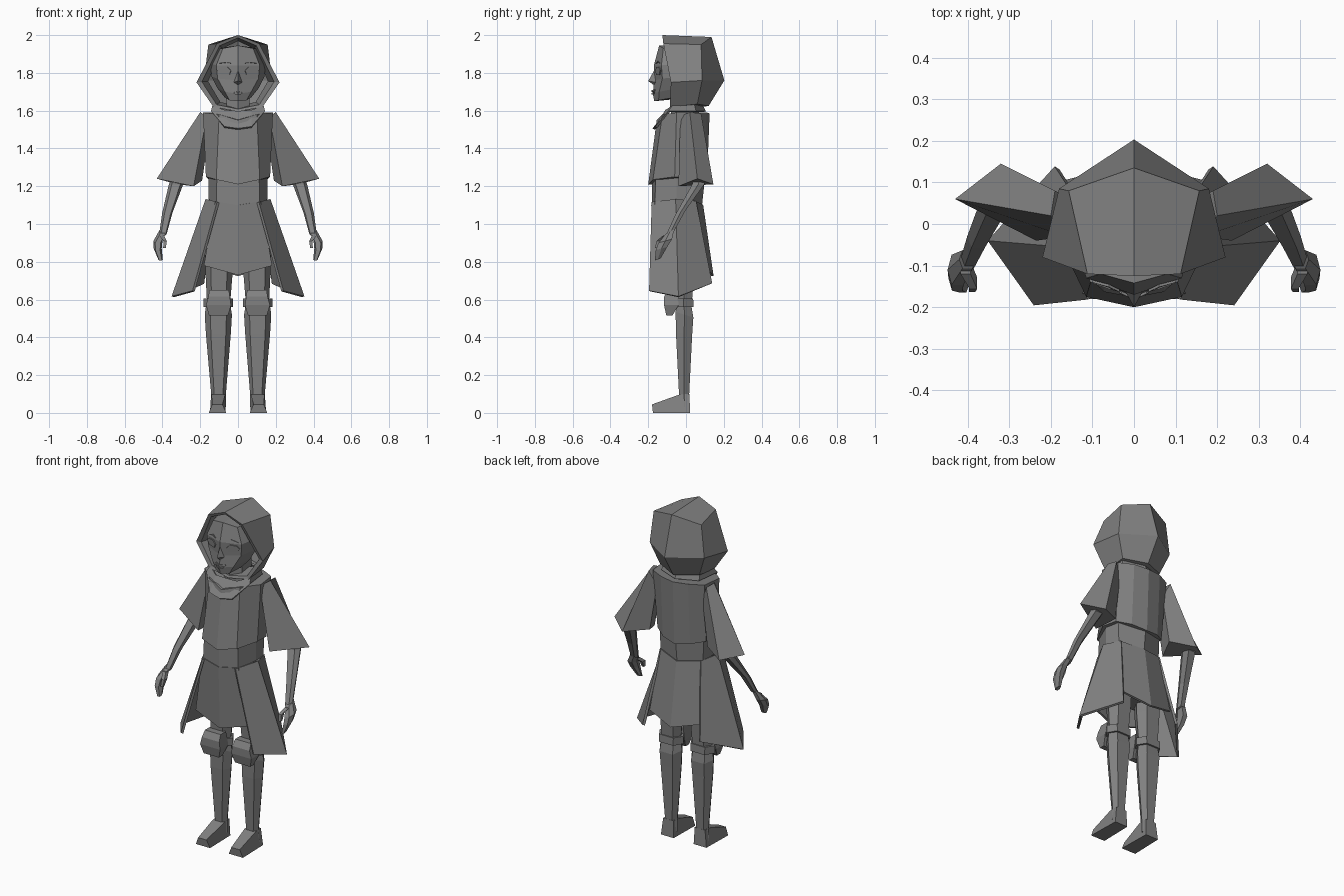
import bpy, bmesh
from mathutils import Vector
from mathutils.bvhtree import BVHTree

grey = bpy.data.materials.new("plain_grey")
grey.diffuse_color = (0.22, 0.22, 0.22, 1)


def build(name, verts, faces, thick=0):
    """Right half of a part, mirrored across x = 0."""
    bm = bmesh.new()
    vs = [bm.verts.new(v) for v in verts]
    for f in faces:
        bm.faces.new([vs[i] for i in f])
    bmesh.ops.mirror(bm, geom=bm.verts[:] + bm.edges[:] + bm.faces[:],
                     axis='X', merge_dist=1e-4)
    bmesh.ops.recalc_face_normals(bm, faces=bm.faces[:])
    me = bpy.data.meshes.new(name)
    bm.to_mesh(me)
    bm.free()
    me.materials.append(grey)
    ob = bpy.data.objects.new(name, me)
    bpy.context.collection.objects.link(ob)
    if thick:
        m = ob.modifiers.new("thickness", 'SOLIDIFY')
        m.thickness = thick
        m.offset = 0
    return ob


def loft(name, rings, closed=False, caps=True, thick=0):
    n = len(rings[0])
    verts = [p for r in rings for p in r]
    faces = []
    for k in range(len(rings) - 1):
        for i in range(n if closed else n - 1):
            j = (i + 1) % n
            faces.append((k*n + i, k*n + j, (k+1)*n + j, (k+1)*n + i))
    if caps:
        faces += [tuple(range(n)), tuple(range((len(rings)-1)*n, len(rings)*n))]
    return build(name, verts, faces, thick)


def rect(cx, cy, z, hx, hy, tilt=0):
    """Rectangular limb section; tilt raises its rear edge."""
    return [(cx-hx, cy-hy, z-tilt), (cx+hx, cy-hy, z-tilt),
            (cx+hx, cy+hy, z+tilt), (cx-hx, cy+hy, z+tilt)]


def hexa(cx, cy, z, hx, hy, tilt=0):
    """Six-sided limb section with flat front and back."""
    return [(cx + a*hx, cy + b*hy, z + b*tilt) for a, b in
            ((-.6, -1), (.6, -1), (1, 0), (.6, 1), (-.6, 1), (-1, 0))]


# Hood: rim, side, back and inner lining
F = [(0, -.125, 2), (.112, -.12, 1.955), (.22, -.08, 1.75), (.13, -.085, 1.62), (0, -.09, 1.595)]
B = [(0, .135, 1.99), (.157, .08, 1.95), (.18, .085, 1.76), (.13, .06, 1.635), (0, .12, 1.625)]
I = [(x*.87, y + .006, 1.79 + (z-1.79)*.93) for x, y, z in F]
D = [(x*.72, y + .11, 1.79 + (z-1.79)*.85) for x, y, z in F]
hood = D + I + F + B + [(0, .203, 1.76)]
hf = [(5*k+i, 5*k+i+1, 5*k+i+6, 5*k+i+5) for k in range(3) for i in range(4)]
build("hood", hood, hf + [(15, 16, 17, 20), (20, 17, 18, 19)])

# Head: half rings from chin to crown
head = loft("head", [
    [(0, -.168, 1.65), (.045, -.145, 1.655), (.07, -.06, 1.67), (0, .03, 1.67)],
    [(0, -.176, 1.69), (.07, -.142, 1.70), (.11, -.04, 1.72), (0, .06, 1.70)],
    [(0, -.168, 1.76), (.108, -.125, 1.77), (.14, -.03, 1.78), (0, .09, 1.76)],
    [(0, -.170, 1.84), (.115, -.13, 1.84), (.145, -.02, 1.85), (0, .10, 1.85)],
    [(0, -.142, 1.945), (.08, -.12, 1.93), (.11, 0, 1.93), (0, .08, 1.94)]])
build("nose", [(0, -.165, 1.82), (0, -.2, 1.757), (.022, -.16, 1.75), (0, -.17, 1.735)],
      [(0, 1, 2), (1, 3, 2)])

# Eyes, brows and lips: thin plates laid on the face
bvh = BVHTree.FromPolygons([v.co for v in head.data.vertices],
                           [p.vertices[:] for p in head.data.polygons])


def face_plate(name, xz):
    pts = [bvh.ray_cast(Vector((x, -1, z)), Vector((0, 1, 0)))[0] + Vector((0, -.005, 0))
           for x, z in xz]
    n = len(pts)
    build(name, pts, [tuple(range(n))], .006)


face_plate("eyelid", [(.037, 1.812), (.055, 1.832), (.09, 1.83), (.107, 1.815), (.09, 1.79), (.045, 1.79)])
face_plate("eyebrow", [(.035, 1.85), (.06, 1.862), (.1, 1.85), (.06, 1.855)])
face_plate("upper_lip", [(0, 1.708), (.03, 1.712), (.034, 1.705), (0, 1.699)])
face_plate("lower_lip", [(0, 1.694), (.028, 1.699), (.02, 1.688), (0, 1.685)])

# Neck and draped collar
loft("neck", [[(0, -.08, z), (.06, -.05, z), (.06, .04, z), (0, .07, z)] for z in (1.5, 1.7)])
loft("collar", [
    [(0, -.10, 1.595), (.07, -.105, 1.6), (.13, -.07, 1.625), (.115, .04, 1.635), (0, .08, 1.635)],
    [(0, -.172, 1.503), (.072, -.158, 1.513), (.14, -.09, 1.595), (.12, .05, 1.595), (0, .10, 1.595)]],
    caps=False, thick=.012)

# Tunic and waistband
loft("tunic", [
    [(0, -.155, 1.55), (.1, -.125, 1.58), (.185, -.05, 1.59), (.17, .07, 1.59), (.09, .11, 1.59), (0, .125, 1.585)],
    [(0, -.2, 1.21), (.115, -.175, 1.235), (.17, -.06, 1.25), (.16, .04, 1.24), (.09, .09, 1.225), (0, .11, 1.21)]])
loft("waistband", [
    [(0, -.18, 1.24), (.112, -.16, 1.24), (.155, -.05, 1.25), (.145, .04, 1.24), (0, .1, 1.24)],
    [(0, -.18, 1.09), (.115, -.165, 1.11), (.155, -.05, 1.13), (.14, .04, 1.12), (0, .085, 1.10)]])

# Sleeves: narrow shoulder flaring to a wide hem
loft("sleeve", [
    [(.165, -.03, 1.57), (.2, .02, 1.592), (.19, .08, 1.585), (.15, .06, 1.5)],
    [(.235, -.04, 1.20), (.43, .06, 1.24), (.32, .145, 1.21), (.19, .07, 1.23)]], closed=True)

# Arms, palms, fingers and thumbs
loft("arm", [hexa(.31, .065, 1.28, .03, .028), hexa(.328, .065, 1.21, .038, .032),
             hexa(.374, -.03, 1.06, .027, .026, .01), hexa(.397, -.085, .95, .02, .022, .012)], closed=True)
loft("hand", [hexa(.40, -.085, .96, .02, .022, .012), hexa(.424, -.11, .91, .024, .036, .01),
              hexa(.425, -.13, .87, .021, .03, .008), hexa(.41, -.15, .812, .012, .015, .005)], closed=True)
loft("thumb", [rect(.405, -.105, .94, .012, .015), rect(.386, -.142, .91, .009, .014),
               rect(.389, -.156, .872, .007, .008)], closed=True)

# Skirt: front and back panels with flared side flaps
loft("skirt_front", [[(0, -.178, 1.1), (.12, -.162, 1.12)],
                     [(0, -.165, .73), (.18, -.135, .78)]], caps=False, thick=.012)
loft("skirt_back", [[(0, .085, 1.1), (.13, .045, 1.12)],
                    [(0, .14, .725), (.165, .10, .77)]], caps=False, thick=.012)
loft("skirt_flap", [[(.105, -.178, 1.115), (.165, -.055, 1.13), (.13, .05, 1.12)],
                    [(.235, -.192, .645), (.345, -.04, .615), (.185, .135, .685)]], caps=False, thick=.014)
loft("pelvis", [
    [(0, -.15, 1.11), (.12, -.13, 1.11), (.14, .03, 1.11), (0, .07, 1.11)],
    [(0, -.08, .82), (.14, -.08, .82), (.15, .05, .82), (0, .06, .82)]])

# Legs: thigh, shin, knee guard and foot
loft("thigh", [hexa(.1, -.01, .95, .075, .06), hexa(.1, -.01, .76, .073, .052),
               hexa(.103, -.01, .56, .06, .04)], closed=True)
loft("shin", [hexa(.105, -.012, .6, .06, .035), hexa(.104, -.008, .52, .072, .047, -.015),
              hexa(.104, -.01, .42, .066, .043), hexa(.103, -.01, .1, .039, .027),
              hexa(.105, -.008, .03, .042, .028)], closed=True)
loft("knee_guard", [rect(.1, -.07, .65, .052, .025), rect(.1, -.078, .615, .057, .038),
                    rect(.103, -.078, .57, .066, .038), rect(.103, -.088, .515, .05, .016)], closed=True)
loft("knee_strap", [hexa(.104, -.012, .605, .078, .05), hexa(.104, -.012, .56, .078, .052)], closed=True)
build("foot", [(.062, -.175, 0), (.155, -.175, 0), (.15, .022, 0), (.066, .022, 0),
               (.082, -.18, .045), (.137, -.18, .045), (.14, -.035, .097), (.068, -.035, .097),
               (.138, .018, .1), (.07, .018, .1)],
      [(0, 1, 5, 4), (4, 5, 6, 7), (6, 8, 9, 7), (0, 1, 2, 3),
       (1, 2, 8, 6, 5), (0, 4, 7, 9, 3), (2, 3, 9, 8)])
